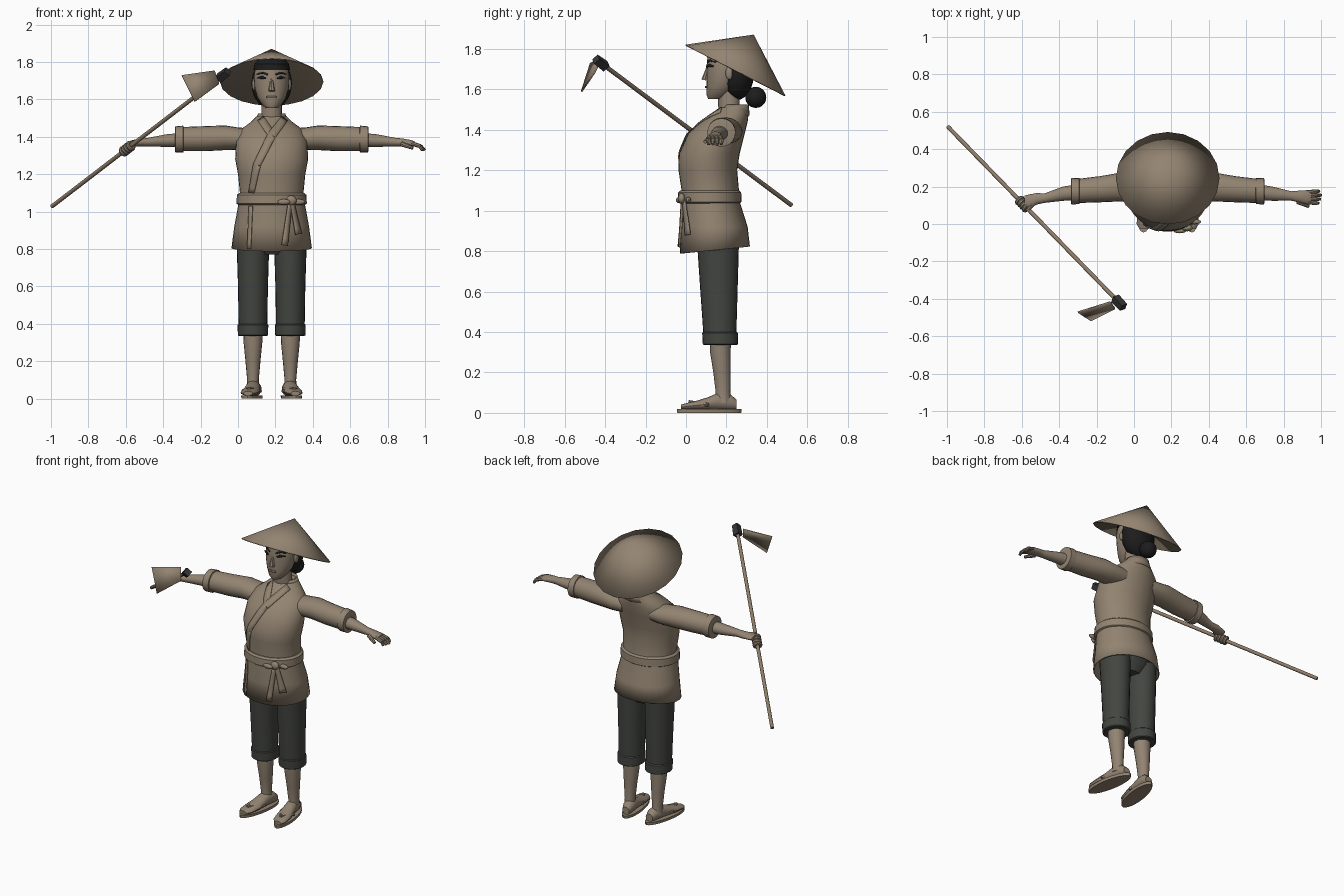
import bpy, bmesh, math
from mathutils import Vector, Matrix

cube = bpy.data.objects.get("Cube")
if cube:
    bpy.data.objects.remove(cube)

CX = 0.18          # body centre line
parts = []


def material(name, r, g, b):
    m = bpy.data.materials.new(name)
    m.use_nodes = True
    m.diffuse_color = (r, g, b, 1)
    m.node_tree.nodes["Principled BSDF"].inputs["Base Color"].default_value = (r, g, b, 1)
    return m


CLOTH = material("tan cloth", .29, .23, .165)
SKIN = material("skin", .29, .23, .17)
STRAW = material("straw", .29, .23, .165)
WOOD = material("wood", .27, .20, .14)
TROUSER = material("dark grey cloth", .056, .060, .052)
HAIR = material("black hair", .012, .012, .012)
IRON = material("dark iron", .035, .035, .035)


def finish(bm, name, mat, thick=0):
    bmesh.ops.remove_doubles(bm, verts=bm.verts, dist=1e-5)
    bmesh.ops.recalc_face_normals(bm, faces=bm.faces)
    me = bpy.data.meshes.new(name)
    bm.to_mesh(me)
    bm.free()
    ob = bpy.data.objects.new(name, me)
    bpy.context.collection.objects.link(ob)
    me.materials.append(mat)
    if thick:
        mod = ob.modifiers.new("thickness", 'SOLIDIFY')
        mod.thickness = thick
        mod.offset = -1
    parts.append(ob)
    return ob


def loft(name, rings, mat, axis='Z', seg=24, caps=(True, True), thick=0):
    """Rings are (position on axis, centre a, centre b, radius a, radius b)."""
    place = {'Z': lambda t, a, b: (a, b, t), 'X': lambda t, a, b: (t, a, b),
             'Y': lambda t, a, b: (a, t, b)}[axis]
    bm = bmesh.new()
    loops = []
    for t, a, b, ra, rb in rings:
        angles = [math.tau * i / seg for i in range(seg)]
        loops.append([bm.verts.new(place(t, a + ra * math.cos(w), b + rb * math.sin(w)))
                      for w in angles])
    for lo, hi in zip(loops, loops[1:]):
        for i in range(seg):
            j = (i + 1) % seg
            bm.faces.new((lo[i], lo[j], hi[j], hi[i]))
    for use, loop in zip(caps, (loops[0], loops[-1])):
        if use:
            bm.faces.new(loop)
    return finish(bm, name, mat, thick)


def tube(name, p, q, r1, r2, mat, seg=12, caps=True, thick=0):
    p, q = Vector(p), Vector(q)
    turn = (q - p).to_track_quat('Z', 'Y').to_matrix().to_4x4()
    bm = bmesh.new()
    bmesh.ops.create_cone(bm, cap_ends=caps, segments=seg, radius1=r1, radius2=r2,
                          depth=(q - p).length, matrix=Matrix.Translation((p + q) / 2) @ turn)
    return finish(bm, name, mat, thick)


def ball(name, centre, radii, mat):
    bm = bmesh.new()
    bmesh.ops.create_uvsphere(bm, u_segments=20, v_segments=14, radius=1,
                              matrix=Matrix.Translation(centre) @ Matrix.Diagonal((*radii, 1)))
    return finish(bm, name, mat)


def front(rings, x, z):
    """Front surface y of an upright loft at x, z."""
    lo, hi = rings[0], rings[-1]
    for a, b in zip(rings, rings[1:]):
        if a[0] <= z <= b[0]:
            lo, hi = a, b
    f = min(1, max(0, (z - lo[0]) / (hi[0] - lo[0])))
    _, cx, cy, rx, ry = [u + (v - u) * f for u, v in zip(lo, hi)]
    return cy - ry * math.sqrt(max(0, 1 - ((x - cx) / rx) ** 2))


def ribbon(name, rings, path, widths, mat, lift=.006, steps=6):
    """Strip laid on the front of a loft along an (x, z) path."""
    bm = bmesh.new()
    rows = []
    for k in range(len(path) - 1):
        p, q = Vector(path[k]), Vector(path[k + 1])
        side = Vector((q.y - p.y, p.x - q.x)).normalized()
        for i in range(steps + 1):
            f = i / steps
            half = (widths[k] * (1 - f) + widths[k + 1] * f) / 2
            pts = [p.lerp(q, f) + side * half * e for e in (-1, 0, 1)]
            rows.append([bm.verts.new((c.x, front(rings, c.x, c.y) - lift, c.y)) for c in pts])
    for a, b in zip(rows, rows[1:]):
        for i in range(2):
            bm.faces.new((a[i], a[i + 1], b[i + 1], b[i]))
    return finish(bm, name, mat, .005)


# Jacket, open at the hem
body = [(.805, CX, .143, .215, .173), (.92, CX, .14, .2, .165), (1.04, CX, .12, .178, .147),
        (1.1, CX, .12, .17, .142), (1.2, CX, .108, .18, .145), (1.28, CX, .115, .195, .15),
        (1.38, CX, .15, .19, .14), (1.44, CX, .19, .165, .115), (1.48, CX, .22, .11, .09),
        (1.51, CX, .237, .08, .073)]
jacket = loft("jacket", body, CLOTH, seg=32, caps=(False, True), thick=.008)
for v in jacket.data.vertices:
    if v.co.z < .81:
        v.co.z += .1 * (v.co.y - .14)
loft("neck_collar", [(1.47, CX, .235, .095, .08), (1.525, CX, .245, .072, .065)], CLOTH,
     caps=(False, False), thick=.01)
ribbon("right_collar_band", body, [(.12, 1.5), (.19, 1.4)], (.04, .04), CLOTH)
ribbon("left_collar_band", body, [(.25, 1.5), (.18, 1.41), (.1, 1.25), (.07, 1.1)],
       (.04, .045, .04, .03), CLOTH, .009)
ribbon("skirt_overlap", body, [(.07, 1.03), (.06, .8)], (.02, .02), CLOTH)

# Belt with a knot and two tails
belt = [(1.035, CX, .117, .176, .147), (1.043, CX, .117, .188, .158),
        (1.09, CX, .117, .186, .156), (1.1, CX, .117, .172, .145)]
loft("belt", belt, CLOTH, seg=32)
ball("belt_knot", (.285, front(belt, .285, 1.06) - .008, 1.06), (.028, .018, .026), CLOTH)
for s in (-1, 1):
    ball("belt_loop", (.285 + s * .04, front(belt, .285 + s * .04, 1.06) - .006, 1.052),
         (.034, .013, .015), CLOTH)
ribbon("long_belt_tail", body, [(.28, 1.05), (.25, .82)], (.022, .034), CLOTH, .018)
ribbon("short_belt_tail", body, [(.29, 1.05), (.325, .88)], (.022, .034), CLOTH, .018)

# Trousers, calves and sandals
loft("trouser_seat", [(.77, CX, .16, .08, .07), (.83, CX, .155, .17, .105),
                      (1., CX, .14, .16, .12)], TROUSER)
for s, side in ((-1, "right"), (1, "left")):
    x = CX + s * .1
    loft(side + "_trouser_leg", [(.36, x, .168, .076, .08), (.6, x, .163, .08, .092),
                                 (.85, x, .158, .088, .104)], TROUSER)
    loft(side + "_trouser_cuff", [(.335, x, .17, .074, .08), (.34, x, .17, .081, .087),
                                  (.395, x, .168, .082, .088), (.402, x, .168, .074, .08)], TROUSER)
    x = CX + s * .1
    loft(side + "_calf", [(.05, x, .185, .036, .04), (.1, x, .183, .031, .036),
                          (.2, x, .178, .04, .043), (.3, x, .17, .05, .051),
                          (.38, x, .17, .052, .052)], SKIN, seg=16)
    x = CX + s * .093
    foot = loft(side + "_foot", [(-.025, x, .028, .025, .012), (0, x, .032, .043, .016),
                                 (.06, x, .038, .048, .024), (.11, x, .046, .043, .032),
                                 (.16, x, .056, .038, .044), (.22, x, .052, .036, .04),
                                 (.25, x, .04, .025, .025)], SKIN, 'Y', 16)
    sole = loft(side + "_sandal_sole", [(0, x, .115, .051, .158), (.018, x, .115, .053, .16)], STRAW)
    shoe = [foot, sole]
    for e in (-1, 1):
        shoe.append(tube(side + "_sandal_strap", (x, .015, .055), (x + e * .047, .11, .04),
                         .008, .009, STRAW, 8))
    for ob in shoe:
        for v in ob.data.vertices:
            v.co.x += s * .15 * (.2 - v.co.y)

# Sleeves and forearms
for s, side in ((-1, "right"), (1, "left")):
    def arm(name, rings, mat, seg=20):
        loft(side + name, [(CX + s * r[0], *r[1:]) for r in rings], mat, 'X', seg)
    arm("_sleeve", [(.1, .2, 1.39, .075, .055), (.18, .2, 1.39, .08, .06),
                    (.25, .198, 1.395, .077, .066), (.36, .186, 1.39, .07, .067),
                    (.49, .176, 1.388, .064, .064)], CLOTH)
    arm("_sleeve_cuff", [(.47, .176, 1.388, .06, .062), (.473, .176, 1.388, .07, .072),
                         (.515, .175, 1.386, .07, .07), (.518, .175, 1.386, .058, .06)], CLOTH)
    lean = 0 if s > 0 else -.012
    arm("_forearm", [(.48, .17, 1.383, .042, .038), (.56, .162, 1.38, .038, .034),
                     (.66, .15 + lean, 1.372, .025, .023), (.7, .147 + lean, 1.37, .031, .021),
                     (.745, .143 + lean * 2, 1.365, .038, .018),
                     (.765, .142 + lean * 2, 1.362, .034, .013)], SKIN)

# Open left hand
for i in range(4):
    y, reach = .112 + i * .021, (.045, .055, .06, .05)[i]
    knuckle = (.975, y, 1.35)
    tube("left_finger", (.925, .117 + i * .017, 1.366), knuckle, .012, .011, SKIN, 8)
    tube("left_fingertip", knuckle, (.94 + reach, y, 1.328), .011, .008, SKIN, 8)
tube("left_thumb", (.875, .12, 1.362), (.935, .094, 1.34), .014, .009, SKIN, 8)

# Hoe: handle, socket and blade
low, high = Vector((-.995, .52, 1.028)), Vector((-.08, -.42, 1.73))
along = (high - low).normalized()
tube("hoe_handle", low, high, .011, .011, WOOD)
tube("hoe_socket", high - along * .035, high + along * .04, .029, .026, IRON, 4)
bm = bmesh.new()
bm.faces.new([bm.verts.new(c) for c in ((-.3, -.475, 1.73), (-.23, -.52, 1.59),
                                        (-.1, -.455, 1.685), (-.125, -.42, 1.755))])
finish(bm, "hoe_blade", STRAW, .008)

# Right fist around the handle
grip = low.lerp(high, .44)
turn = along.to_track_quat('Z', 'Y')
for i in range(4):
    bpy.ops.mesh.primitive_torus_add(major_radius=.019, minor_radius=.011, major_segments=14,
                                     minor_segments=8, rotation=turn.to_euler(),
                                     location=grip + along * (i - 1.5) * .02)
    ob = bpy.context.object
    ob.name = "right_finger"
    ob.data.materials.append(SKIN)
    parts.append(ob)
tube("right_thumb", (-.53, .12, 1.37), grip + along * .045 + Vector((0, 0, .012)), .014, .01, SKIN, 8)

# Head and neck
head = [(1.553, CX, .15, .03, .04), (1.57, CX, .158, .05, .056), (1.61, CX, .18, .076, .078),
        (1.66, CX, .195, .091, .092), (1.72, CX, .2, .095, .098), (1.78, CX, .205, .088, .096),
        (1.82, CX, .22, .06, .07)]
loft("neck", [(1.47, CX, .225, .066, .06), (1.52, CX, .212, .054, .053),
              (1.62, CX, .212, .054, .055)], SKIN)
loft("head", head, SKIN, seg=28)
tube("nose", (CX, .108, 1.715), (CX, .094, 1.645), .005, .018, SKIN, 8)
ribbon("mouth", head, [(CX - .025, 1.612), (CX + .025, 1.612)], (.01, .01), SKIN, .004)
for s in (-1, 1):
    ribbon("eye", head, [(CX + s * .03, 1.712), (CX + s * .05, 1.718), (CX + s * .074, 1.714)],
           (.007, .016, .005), HAIR, .003)
    ribbon("eyebrow", head, [(CX + s * .022, 1.733), (CX + s * .05, 1.743), (CX + s * .08, 1.735)],
           (.01, .01, .004), HAIR, .003)
    ball("ear", (CX + s * .094, .215, 1.68), (.012, .02, .032), SKIN)

# Hair with a bun
ball("back_hair", (CX, .252, 1.685), (.108, .085, .138), HAIR)
loft("hairline", [(1.758, CX, .206, .098, .103), (1.79, CX, .208, .092, .1),
                  (1.825, CX, .225, .06, .07)], HAIR)
ball("hair_bun", (CX, .345, 1.56), (.052, .052, .052), HAIR)

# Tilted cone hat
rim, axis = Vector((CX, .245, 1.695)), Vector((0, .4545, .891))
tube("straw_hat", rim, rim + axis * .197, .277, 0, STRAW, 20, False, .006)

bpy.ops.object.select_all(action='DESELECT')
for ob in parts:
    ob.select_set(True)
bpy.context.view_layer.objects.active = parts[0]
bpy.ops.object.shade_smooth_by_angle(angle=math.radians(35))
